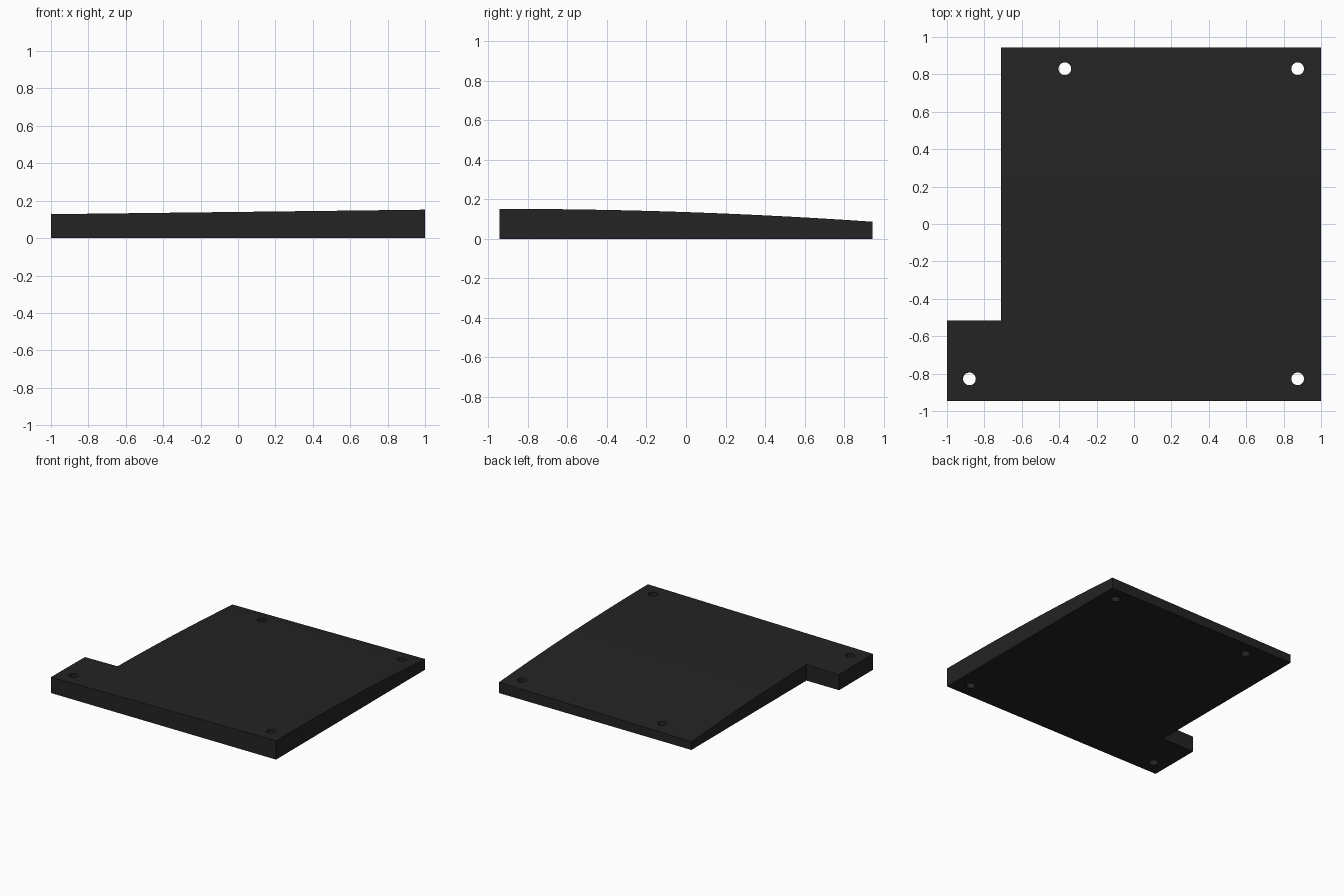
import bpy, bmesh, math

if "Cube" in bpy.data.objects:
    bpy.data.objects.remove(bpy.data.objects["Cube"])

Y0, Y1 = -0.945, 0.945


def top_height(x, y):
    # sloped along x, curving down toward the back
    return 0.152 + 0.012 * (x - 1) - 0.0182 * (y - Y0) ** 2


def add_loop(curve, points):
    s = curve.splines.new('POLY')
    s.points.add(len(points) - 1)
    for p, (x, y) in zip(s.points, points):
        p.co = (x, y, 0, 1)
    s.use_cyclic_u = True


# Notched outline with four screw holes
profile = bpy.data.curves.new("plate_profile", 'CURVE')
profile.dimensions = '2D'
profile.fill_mode = 'BOTH'
profile.extrude = 0.1
add_loop(profile, [(-1, Y0), (1, Y0), (1, Y1), (-0.71, Y1), (-0.71, -0.515), (-1, -0.515)])
for cx, cy in [(-0.37, 0.83), (0.875, 0.83), (-0.88, -0.828), (0.875, -0.828)]:
    add_loop(profile, [(cx + 0.034 * math.cos(i * math.tau / 32),
                        cy + 0.034 * math.sin(i * math.tau / 32)) for i in range(32)])
helper = bpy.data.objects.new("profile_helper", profile)
bpy.context.scene.collection.objects.link(helper)
bpy.context.view_layer.update()
deps = bpy.context.evaluated_depsgraph_get()
mesh = bpy.data.meshes.new_from_object(helper.evaluated_get(deps))
bpy.data.objects.remove(helper)

# Slice into strips and bend the top surface
bm = bmesh.new()
bm.from_mesh(mesh)
bmesh.ops.remove_doubles(bm, verts=bm.verts[:], dist=1e-5)
N = 24
for i in range(1, N):
    y = Y0 + (Y1 - Y0) * i / N
    bmesh.ops.bisect_plane(bm, geom=bm.verts[:] + bm.edges[:] + bm.faces[:], dist=1e-6,
                           plane_co=(0, y, 0), plane_no=(0, 1, 0))
for v in bm.verts:
    v.co.z = top_height(v.co.x, v.co.y) if v.co.z > 0 else 0
bmesh.ops.recalc_face_normals(bm, faces=bm.faces[:])
for f in bm.faces:
    f.smooth = False
bm.to_mesh(mesh)
bm.free()

# Single dark finish
black = bpy.data.materials.new("matte_black")
black.diffuse_color = (0.017, 0.017, 0.017, 1)
black.use_nodes = True
black.node_tree.nodes["Principled BSDF"].inputs["Base Color"].default_value = black.diffuse_color
mesh.materials.clear()
mesh.materials.append(black)
plate = bpy.data.objects.new("wedge_plate", mesh)
bpy.context.scene.collection.objects.link(plate)
